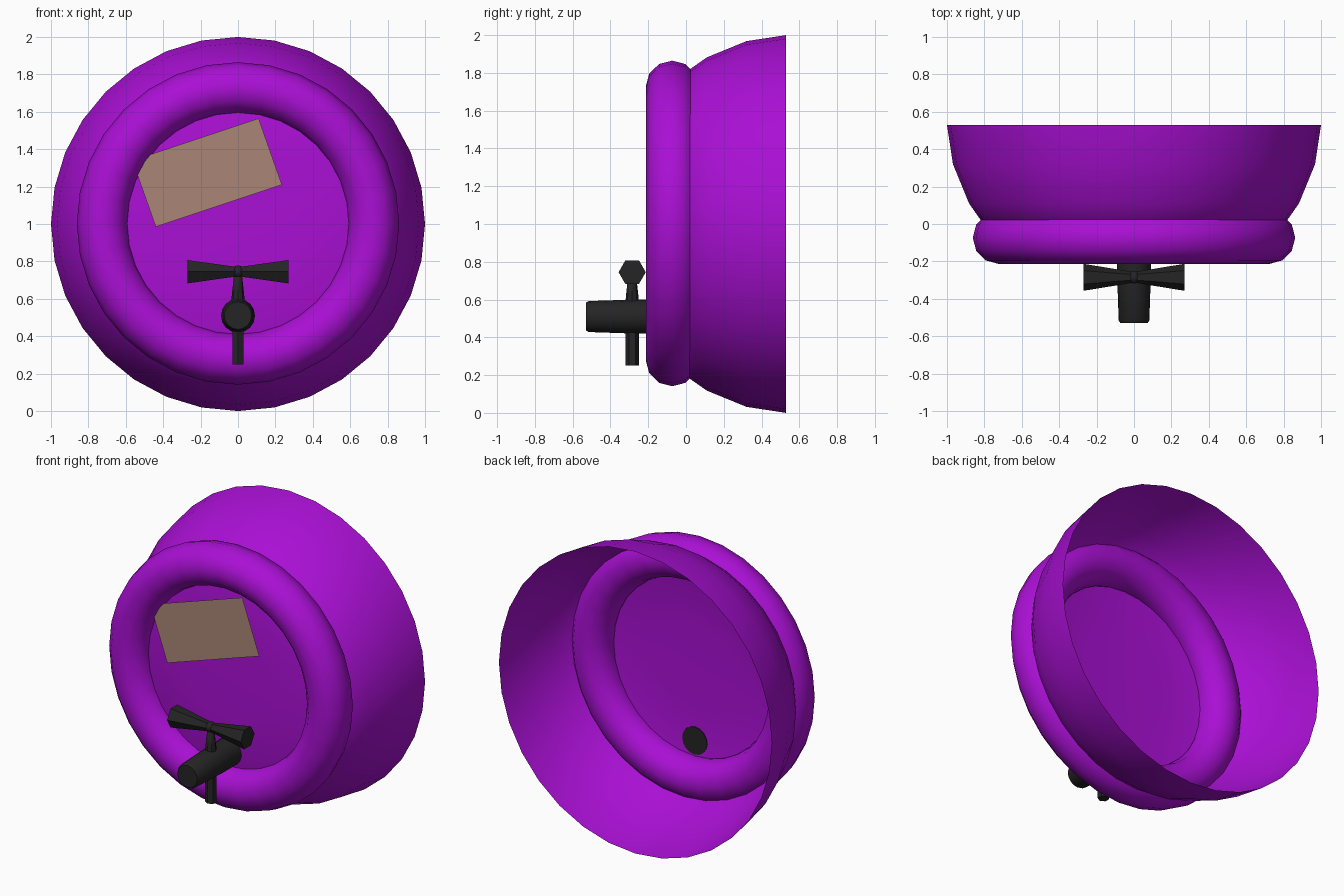
import bpy, bmesh, math
from mathutils import Matrix, Vector

if "Cube" in bpy.data.objects:
    bpy.data.objects.remove(bpy.data.objects["Cube"])


def material(name, rgb):
    m = bpy.data.materials.new(name)
    m.diffuse_color = (*rgb, 1)
    m.use_nodes = True
    m.node_tree.nodes["Principled BSDF"].inputs["Base Color"].default_value = m.diffuse_color
    return m


PURPLE = material("purple_paint", (0.40, 0.005, 0.66))
BLACK = material("black_metal", (0.018, 0.018, 0.018))
TAN = material("tan_paper", (0.40, 0.24, 0.18))


def finish(name, bm, mat, angle=None):
    bmesh.ops.remove_doubles(bm, verts=bm.verts, dist=1e-5)
    me = bpy.data.meshes.new(name)
    bm.to_mesh(me)
    bm.free()
    ob = bpy.data.objects.new(name, me)
    bpy.context.collection.objects.link(ob)
    me.materials.append(mat)
    if angle:
        bpy.ops.object.select_all(action='DESELECT')
        ob.select_set(True)
        bpy.context.view_layer.objects.active = ob
        bpy.ops.object.shade_smooth_by_angle(angle=math.radians(angle))
    return ob


def lathe(name, profile, axis, centre, sides, mat, angle=40, start=(0, 0, 1)):
    """Revolve (radius, distance along axis) points; 'start' is where vertex 0 lies."""
    a, u = Vector(axis), Vector(start)
    v, c = a.cross(u), Vector(centre)
    bm = bmesh.new()
    rings = []
    for r, t in profile:
        if r == 0:
            rings.append([bm.verts.new(c + a * t)] * sides)
        else:
            rings.append([bm.verts.new(c + a * t + r * (u * math.cos(k) + v * math.sin(k)))
                          for k in (2 * math.pi * i / sides for i in range(sides))])
    for p, q in zip(rings, rings[1:]):
        for i in range(sides):
            j = (i + 1) % sides
            corners = list(dict.fromkeys((p[i], p[j], q[j], q[i])))
            bm.faces.new(corners)
    bmesh.ops.recalc_face_normals(bm, faces=bm.faces)
    return finish(name, bm, mat, angle)


# Open barrel half with a slightly domed front
lathe("barrel_shell", [(1.0, 0.53), (0.968, 0.32), (0.882, 0.11), (0.77, -0.05),
                       (0.62, -0.09), (0.3, -0.1), (0, -0.105)],
      (0, 1, 0), (0, 0, 1), 32, PURPLE, 60)

# Rounded front rim
rim = [(0.725 + 0.137 * math.cos(k), -0.073 + 0.14 * math.sin(k))
       for k in (math.pi * i / 6 for i in range(13))]
lathe("front_rim", rim, (0, 1, 0), (0, 0, 1.003), 32, PURPLE, 60)

# Tilted paper label
bm = bmesh.new()
bm.faces.new([bm.verts.new((x, -0.112, z)) for x, z in
              ((-0.44, 0.985), (0.235, 1.21), (0.11, 1.565), (-0.565, 1.34))])
finish("paper_label", bm, TAN)

# Tap barrel, pointing forward
TAP_Y = -0.285
lathe("tap_body", [(0, -0.53), (0.073, -0.53), (0.082, -0.515), (0.091, -0.25),
                   (0.091, -0.09), (0, -0.09)],
      (0, 1, 0), (0, 0, 0.51), 16, BLACK)

# Spout and handle stem
lathe("tap_spout", [(0, 0.25), (0.035, 0.25), (0.035, 0.5), (0, 0.5)],
      (0, 0, 1), (0, TAP_Y, 0), 6, BLACK, start=(0, 1, 0))
lathe("handle_stem", [(0, 0.56), (0.037, 0.56), (0.033, 0.62), (0.022, 0.72), (0, 0.74)],
      (0, 0, 1), (0, TAP_Y, 0), 8, BLACK, start=(0, 1, 0))

# Two flared hexagonal handle wings around a small hub
for side, label in ((-1, "left"), (1, "right")):
    lathe("handle_wing_" + label, [(0, 0), (0.028, 0), (0.072, 0.27), (0, 0.27)],
          (side, 0, 0), (0, TAP_Y, 0.745), 6, BLACK, start=(0, 1, 0))
hub = [(0.034 * math.sin(math.pi * i / 6) if 0 < i < 6 else 0,
        -0.034 * math.cos(math.pi * i / 6)) for i in range(7)]
lathe("handle_hub", hub, (0, 1, 0), (0, TAP_Y, 0.745), 12, BLACK)
